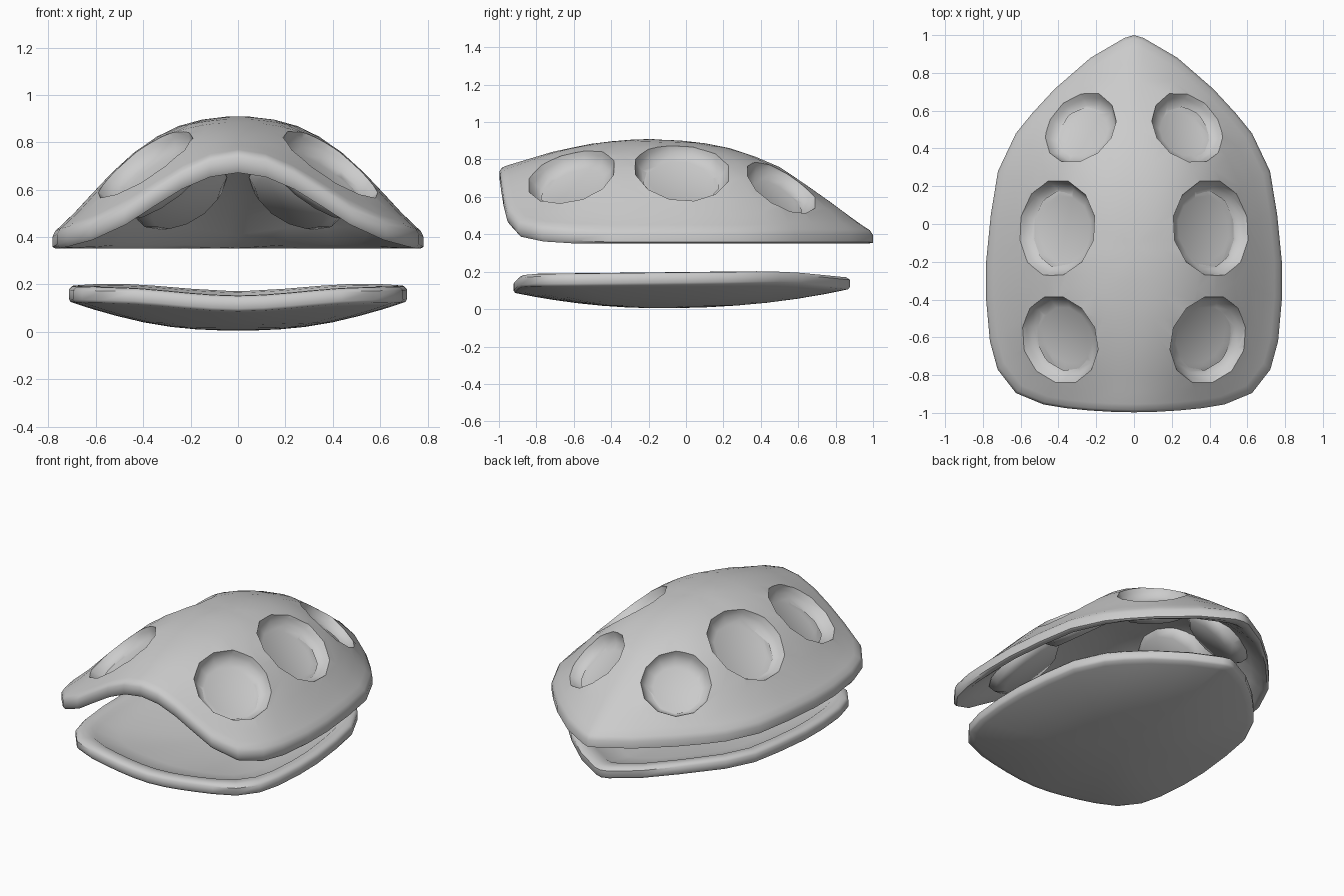
import bpy, bmesh, math
from mathutils import Vector

old = bpy.data.objects.get("Cube")
if old:
    bpy.data.objects.remove(old)

grey = bpy.data.materials.new("plain grey")
grey.use_nodes = True
grey.diffuse_color = (0.6, 0.6, 0.6, 1)
grey.node_tree.nodes["Principled BSDF"].inputs["Base Color"].default_value = (0.6, 0.6, 0.6, 1)

# Half outline seen from above, back tip to front middle
HALF = [(0, 1), (.05, .985), (.23, .88), (.42, .715), (.54, .585), (.625, .48), (.72, .28), (.758, .05),
        (.783, -.2), (.783, -.4), (.763, -.62), (.722, -.77), (.625, -.895), (.48, -.955), (.36, -.975),
        (.24, -.987), (.12, -.994), (0, -.997)]
OUTLINE = HALF + [(-x, y) for x, y in HALF[-2:0:-1]]
# Ridge height along y
RIDGE = [(-1, .755), (-.9, .785), (-.7, .845), (-.5, .885), (-.35, .903), (-.2, .91), (0, .9), (.15, .88),
         (.3, .845), (.5, .76), (.7, .625), (.85, .515), (.92, .46), (1, .415)]
WIDTH = [(-1, .78)] + [(y, x) for x, y in HALF[:10][::-1]]
CENTRE = Vector((0, -.12))


def lerp(table, v):
    for (a, p), (b, q) in zip(table, table[1:]):
        if v <= b:
            return p + (q - p) * max(0, (v - a) / (b - a))
    return table[-1][1]


def section(x, y):
    """Cross-section factor: a dome with flared sides that turns into a bell at the front lip."""
    t = min(1, abs(x) / max(lerp(WIDTH, y), .01))
    flare = .5 * t ** 3
    bell = flare + (1 - flare) * min(1, max(0, (-.45 - y) / .5)) ** 1.5
    return (1 - bell) * (1 - t ** 2.2) + bell * math.cos(t * math.pi / 2) ** 2


def dome(x, y):
    return .42 + (lerp(RIDGE, y) - .42) * section(x, y)


def add_object(name, bm):
    bmesh.ops.recalc_face_normals(bm, faces=bm.faces[:])
    mesh = bpy.data.meshes.new(name)
    bm.to_mesh(mesh)
    bm.free()
    mesh.materials.append(grey)
    ob = bpy.data.objects.new(name, mesh)
    bpy.context.collection.objects.link(ob)
    return ob


def loft(bm, rings):
    """Skin closed rings; the first and last rings are capped with a fan or polygon."""
    rows = [[bm.verts.new(p) for p in ring] for ring in rings]
    n = len(rows[0])
    for a, b in zip(rows, rows[1:]):
        for i in range(n):
            j = (i + 1) % n
            bm.faces.new((a[i], a[j], b[j], b[i]))
    for row in (rows[0], rows[-1]):
        face = bm.faces.new(row)
        if n > 12:
            bmesh.ops.poke(bm, faces=[face])


def ring(s, height):
    """Outline shrunk by s, raised to height(x, y)."""
    pts = [CENTRE + (Vector(p) - CENTRE) * s for p in OUTLINE]
    return [Vector((p.x, p.y, height(p.x, p.y))) for p in pts]


def finish(ob, angle):
    bpy.ops.object.select_all(action='DESELECT')
    ob.select_set(True)
    bpy.context.view_layer.objects.active = ob
    for mod in list(ob.modifiers):
        bpy.ops.object.modifier_apply(modifier=mod.name)
    bpy.ops.object.shade_smooth_by_angle(angle=math.radians(angle))


# Upper shell: outer skin, rounded rim, inner skin with a flat underside along the edge
STEPS = [.08, .2, .32, .44, .56, .68, .79, .88, .95]
RIM = [(.985, .03), (1, .2), (1, .65), (.985, .93)]


def sunk(f):
    return lambda x, y: max(.352, dome(x, y) - f * .095)


bm = bmesh.new()
loft(bm, [ring(s, dome) for s in STEPS] + [ring(s, sunk(f)) for s, f in RIM]
     + [ring(s, sunk(1)) for s in STEPS[::-1]])
upper = add_object("upper_shell", bm)


# Six shallow round cups pressed into the upper shell
CUPS = [(.405, -.615, .228), (.425, -.02, .243), (.295, .52, .2)]


def frustums(name, profile):
    """Twelve-sided tapered plugs standing on the dome; profile gives height and radius change."""
    bm = bmesh.new()
    for x, y, r in CUPS:
        for side in (1, -1):
            cx, e = x * side, .12
            normal = Vector(((dome(cx - e, y) - dome(cx + e, y)) / (2 * e),
                             (dome(cx, y - e) - dome(cx, y + e)) / (2 * e), 1)).normalized()
            u = normal.cross(Vector((0, 1, 0))).normalized()
            v = normal.cross(u)
            base = Vector((cx, y, dome(cx, y)))
            loft(bm, [[base + normal * h + (u * math.cos(a) + v * math.sin(a)) * (r + d)
                       for a in (math.tau * (i + .5) / 12 for i in range(12))] for h, d in profile])
    return add_object(name, bm)


lumps = frustums("cup_backs", [(-.09, .02), (-.135, .01), (-.17, -.035)])
cups = frustums("cup_hollows", [(.1, .07), (-.05, 0), (-.08, -.025), (-.095, -.07)])
for cutter, op in ((lumps, 'UNION'), (cups, 'DIFFERENCE')):
    mod = upper.modifiers.new(op.title(), 'BOOLEAN')
    mod.operation, mod.object, mod.solver = op, cutter, 'EXACT'
finish(upper, 42)
for cutter in (lumps, cups):
    bpy.data.objects.remove(cutter)


# Lower shell: shallow dish with a raised rounded rim
def rim_top(x, y):
    t = min(1, abs(x) / .6)
    return .163 + .035 * t * t * (3 - 2 * t) + .01 * y


def dish(s, f):
    """f blends from the belly to the rim height."""
    def height(x, y):
        belly = .005 + (rim_top(x, y) - .07) * s ** 2.1
        return belly + f * (rim_top(x, y) - belly)
    return ring(s, height)


def floor(s):
    return ring(s, lambda x, y: .085 + (rim_top(x, y) - .11) * (s / .86) ** 2)


INNER = [.1, .3, .5, .7, .86]
bm = bmesh.new()
loft(bm, [floor(s) for s in INNER] + [dish(.89, .93), dish(.94, 1), dish(.98, .97), dish(1, .75), dish(1, .15),
     dish(.99, 0)] + [dish(s, 0) for s in (.95, .86, .72, .56, .4, .25, .1)])
for v in bm.verts:
    v.co.x *= .912
    v.co.y = v.co.y * .9 - .024
lower = add_object("lower_shell", bm)
finish(lower, 50)
